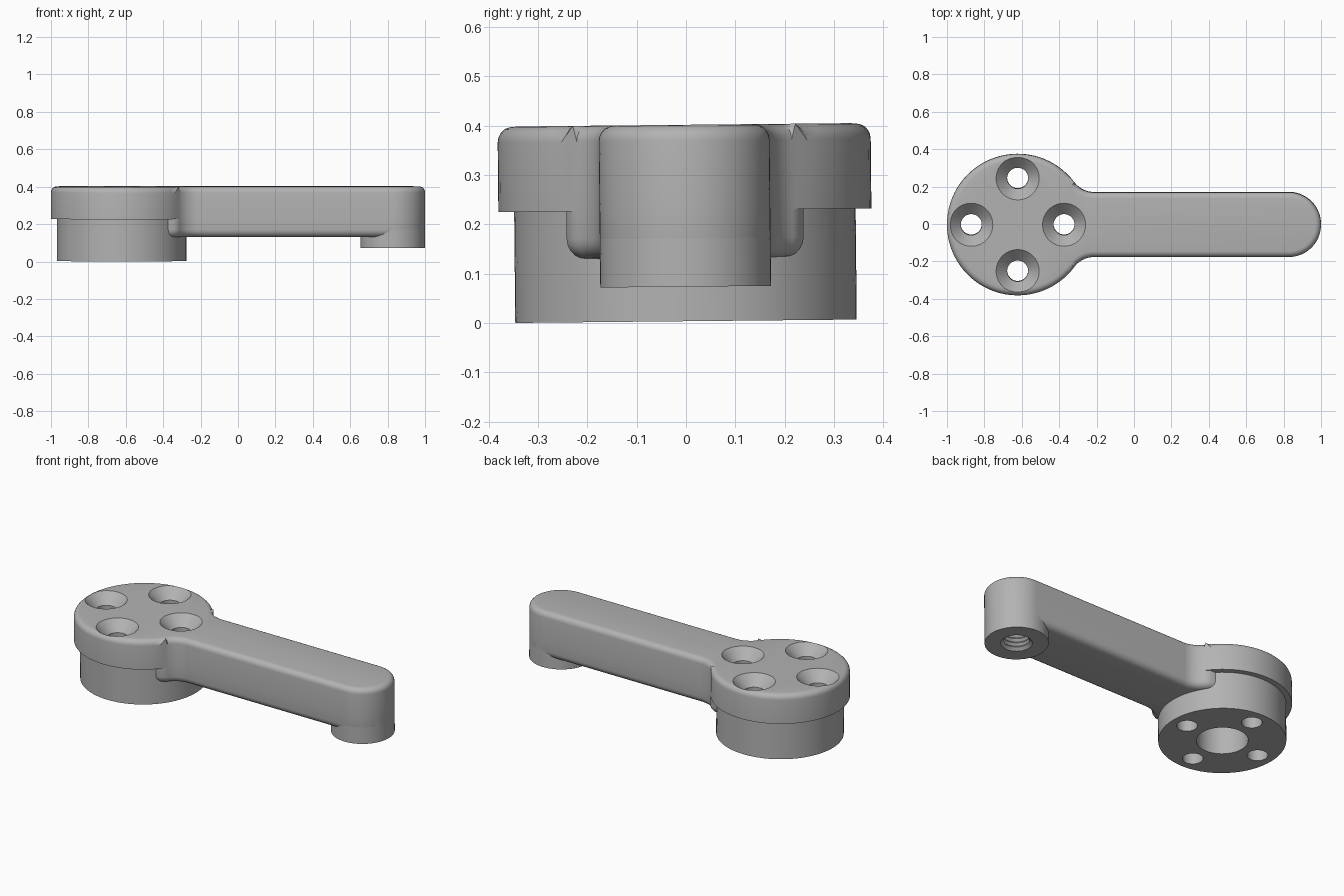
import bpy, bmesh
from math import sin, cos, atan2, pi, sqrt
from mathutils import Matrix

cube = bpy.data.objects.get("Cube")
if cube:
    bpy.data.objects.remove(cube, do_unlink=True)

grey = bpy.data.materials.new("machined grey")
grey.use_nodes = True
grey.diffuse_color = (0.45, 0.45, 0.45, 1)
grey.node_tree.nodes["Principled BSDF"].inputs["Base Color"].default_value = grey.diffuse_color

# Main dimensions
HEAD_X, HEAD_R, HUB_R = -0.622, 0.378, 0.346
ARM_W, TIP_X = 0.173, 0.827
FILLET, TOP, LEDGE, ARM_Z, BOSS_Z = 0.13, 0.398, 0.225, 0.128, 0.07
SCREW_D, SEG = 0.248, 72


def arc(cx, cy, r, a, b, n):
    return [(cx + r * cos(a + (b - a) * i / n), cy + r * sin(a + (b - a) * i / n))
            for i in range(n + 1)]


def finish(bm, name):
    bmesh.ops.recalc_face_normals(bm, faces=bm.faces[:])
    mesh = bpy.data.meshes.new(name)
    bm.to_mesh(mesh)
    bm.free()
    mesh.materials.append(grey)
    obj = bpy.data.objects.new(name, mesh)
    bpy.context.collection.objects.link(obj)
    return obj


def prism(bm, outline, z0, z1, round_z, radius):
    """Extruded outline with one rounded rim."""
    base = bm.faces.new([bm.verts.new((x, y, z0)) for x, y in outline])
    top = bmesh.ops.extrude_face_region(bm, geom=[base], use_keep_orig=True)["geom"]
    for v in top:
        if isinstance(v, bmesh.types.BMVert):
            v.co.z = z1
    rim = [e for e in bm.edges if all(abs(v.co.z - round_z) < 1e-5 for v in e.verts)]
    bmesh.ops.bevel(bm, geom=rim, offset=radius, segments=5, profile=0.5, affect='EDGES')


def lathe(bm, profile, cx, cy):
    """Closed solid turned from (radius, height) points."""
    rings = [[bm.verts.new((cx + r * cos(2 * pi * i / SEG), cy + r * sin(2 * pi * i / SEG), z))
              for i in range(SEG)] for r, z in profile]
    for a, b in zip(rings, rings[1:]):
        for i in range(SEG):
            j = (i + 1) % SEG
            bm.faces.new((a[i], a[j], b[j], b[i]))
    bm.faces.new(rings[0][::-1])
    bm.faces.new(rings[-1])


# Outline pieces: arm tip, concave neck fillet and its meeting angle on the head
fy = ARM_W + FILLET
fx = HEAD_X + sqrt((HEAD_R + FILLET) ** 2 - fy ** 2)
meet = atan2(fy, fx - HEAD_X)
tip = arc(TIP_X, 0, ARM_W, -pi / 2, pi / 2, 36)
neck = arc(fx, fy, FILLET, -pi / 2, meet - pi, 12)
neck_back = [(x, -y) for x, y in reversed(neck)]

# Head plate and upper arm in one outline
bm = bmesh.new()
head = arc(HEAD_X, 0, HEAD_R, meet, 2 * pi - meet, 64)[1:-1]
prism(bm, tip + neck + head + neck_back, LEDGE, TOP, TOP, 0.032)
upper = finish(bm, "head_and_arm")

# Lower arm, flaring into the hub
bm = bmesh.new()
root = [(-0.345, 0.24), (-0.41, 0.24), (-0.41, -0.24), (-0.345, -0.24)]
prism(bm, tip + neck + root + neck_back, ARM_Z, LEDGE, ARM_Z, 0.04)
lower = finish(bm, "arm_underside")

# Hub below the head and boss below the tip
bm = bmesh.new()
lathe(bm, [(HUB_R, 0), (HUB_R, LEDGE)], HEAD_X, 0)
hub = finish(bm, "hub")
bm = bmesh.new()
lathe(bm, [(ARM_W, BOSS_Z), (ARM_W, LEDGE)], TIP_X, 0)
boss = finish(bm, "tip_boss")

# Cutter: countersunk screw holes, centre bore, threaded tip hole
bm = bmesh.new()
for k in range(4):
    a = k * pi / 2
    lathe(bm, [(0.056, -0.1), (0.056, TOP - 0.06), (0.115, TOP), (0.115, TOP + 0.1)],
          HEAD_X + SCREW_D * cos(a), SCREW_D * sin(a))
lathe(bm, [(0.14, -0.1), (0.14, LEDGE + 0.02)], HEAD_X, 0)
thread = [(0.086, BOSS_Z - 0.1), (0.086, BOSS_Z)]
for k in range(7):
    z = BOSS_Z + 0.016 + 0.026 * k
    thread += [(0.068, z), (0.08, z + 0.013)]
lathe(bm, thread, TIP_X, 0)
cutter = finish(bm, "hole_cutter")
cutter.hide_render = True

# Cut, shade and set the slight lean of the part
lean = Matrix.Translation((0, 0, 0.0035)) @ Matrix.Rotation(0.01, 4, 'X')
for obj in (upper, lower, hub, boss):
    bpy.ops.object.select_all(action='DESELECT')
    obj.select_set(True)
    bpy.context.view_layer.objects.active = obj
    cut = obj.modifiers.new("holes", 'BOOLEAN')
    cut.operation, cut.solver, cut.object = 'DIFFERENCE', 'EXACT', cutter
    bpy.ops.object.modifier_apply(modifier=cut.name)
    obj.data.transform(lean)
    bpy.ops.object.shade_smooth_by_angle(angle=pi / 6)
bpy.data.objects.remove(cutter, do_unlink=True)
